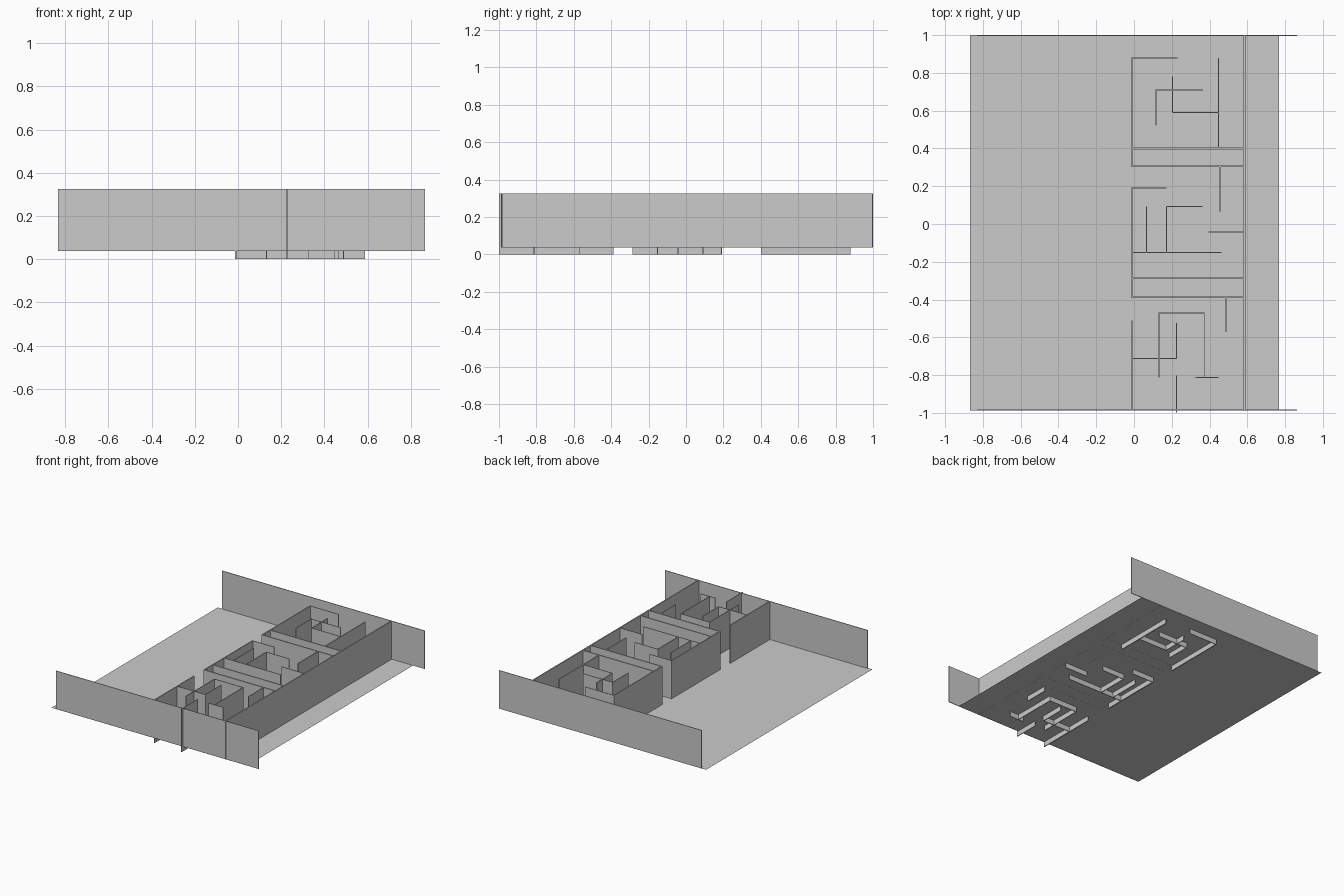
import bpy

TOP, BASE, LOW = 0.326, 0.037, 0.0
THIN, THICK = 0.005, 0.009


def box(name, x0, x1, y0, y1, z0, z1):
    bpy.ops.mesh.primitive_cube_add(size=1, location=((x0 + x1) / 2, (y0 + y1) / 2, (z0 + z1) / 2))
    ob = bpy.context.object
    ob.name = name
    ob.scale = (x1 - x0, y1 - y0, z1 - z0)
    bpy.ops.object.transform_apply(location=False, rotation=False, scale=True)


def wall_x(name, y, x0, x1, z0, t=THIN):
    box(name, x0, x1, y - t / 2, y + t / 2, z0, TOP)


def wall_y(name, x, y0, y1, z0, t=THIN):
    box(name, x - t / 2, x + t / 2, y0, y1, z0, TOP)


# Floor sheet
bpy.ops.mesh.primitive_plane_add(size=1, location=(-0.05, 0.006, BASE + 0.0005))
floor = bpy.context.object
floor.name = "floor"
floor.scale = (1.637, 1.987, 1)
bpy.ops.object.transform_apply(location=False, rotation=False, scale=True)

# Outer end walls and long corridor wall
wall_x("back_wall", 0.9975, -0.832, 0.864, BASE)
wall_x("front_wall", -0.984, -0.832, 0.864, BASE)
wall_y("corridor_wall", 0.585, -0.989, 0.997, BASE, THICK)

# Room dividers resting on the floor
for y in (0.40, 0.305, -0.287, -0.388):
    wall_x("divider", y, -0.015, 0.585, BASE, THICK)
for y0, y1 in ((0.305, 0.40), (-0.388, -0.287)):
    wall_y("divider_end", -0.011, y0, y1, BASE, THICK)
wall_y("room_stub", 0.457, 0.065, 0.305, BASE, THICK)

# Maze partitions across the rooms, passing through the floor
for y, x0, x1 in ((0.878, -0.012, 0.23), (0.709, 0.115, 0.365), (0.59, 0.203, 0.447),
                  (0.19, -0.012, 0.172), (0.092, 0.172, 0.363), (-0.043, 0.395, 0.588),
                  (-0.152, -0.012, 0.464), (-0.47, 0.13, 0.374), (-0.713, -0.012, 0.228),
                  (-0.813, 0.325, 0.447)):
    wall_x("cross_partition", y, x0, x1, LOW)

# Maze partitions along the rooms
for x, y0, y1 in ((0.117, 0.522, 0.709), (0.203, 0.59, 0.78), (0.065, -0.152, 0.092),
                  (0.172, -0.152, 0.092), (0.487, -0.573, -0.388), (0.132, -0.813, -0.47),
                  (0.226, -0.713, -0.525), (0.372, -0.813, -0.47), (0.226, -0.999, -0.803)):
    wall_y("long_partition", x, y0, y1, LOW)

# Room side walls
for x, y0, y1 in ((-0.011, 0.40, 0.88), (-0.011, -0.287, 0.192),
                  (-0.011, -0.986, -0.51), (0.447, 0.40, 0.88)):
    wall_y("room_side", x, y0, y1, LOW, 0.007)
